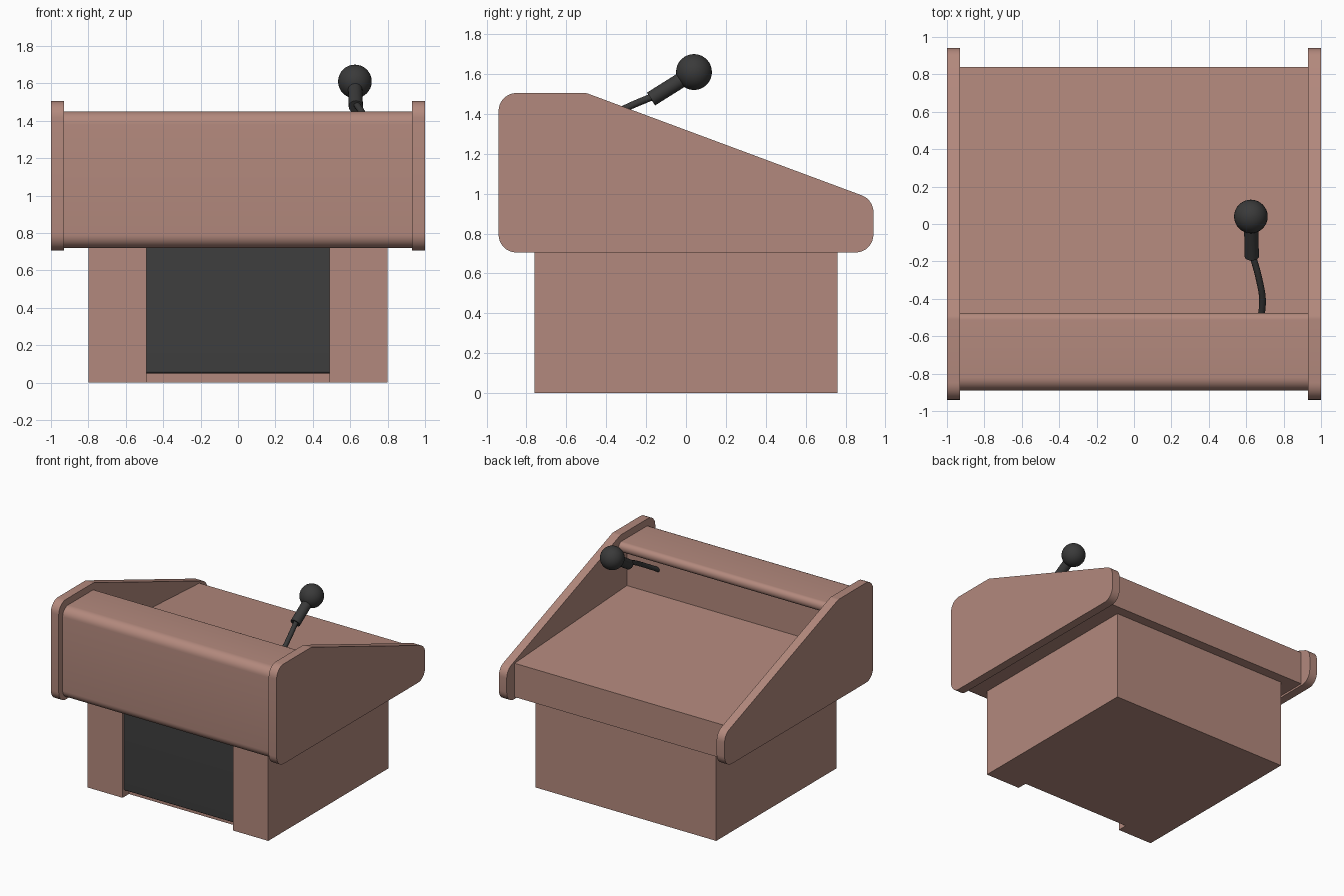
import bpy, bmesh, math
from mathutils import Vector

cube = bpy.data.objects.get("Cube")
if cube:
    bpy.data.objects.remove(cube, do_unlink=True)


def material(name, rgb):
    m = bpy.data.materials.new(name)
    m.use_nodes = True
    m.diffuse_color = (*rgb, 1)
    m.node_tree.nodes["Principled BSDF"].inputs["Base Color"].default_value = (*rgb, 1)
    return m


WOOD = material("brown wood", (0.45, 0.25, 0.205))
GRILLE = material("dark grey cloth", (0.05, 0.05, 0.05))
BLACK = material("black metal", (0.042, 0.042, 0.042))


def finish(obj, name, mat, smooth=True):
    obj.name = name
    obj.data.materials.append(mat)
    if smooth:
        bpy.ops.object.select_all(action='DESELECT')
        obj.select_set(True)
        bpy.context.view_layer.objects.active = obj
        bpy.ops.object.shade_smooth_by_angle(angle=math.radians(30))
    return obj


def rounded(corners, steps=8):
    """Turn (u, v, radius) corners into an outline with filleted corners."""
    out = []
    for i, (u, v, r) in enumerate(corners):
        p = Vector((u, v))
        if r == 0:
            out.append(p)
            continue
        a = (Vector(corners[i - 1][:2]) - p).normalized()
        b = (Vector(corners[(i + 1) % len(corners)][:2]) - p).normalized()
        half = a.angle(b) / 2
        centre = p + (a + b).normalized() * r / math.sin(half)
        start = p + a * r / math.tan(half) - centre
        end = p + b * r / math.tan(half) - centre
        total = start.angle(end)
        for k in range(steps + 1):
            t = k / steps
            w = math.sin((1 - t) * total) * start + math.sin(t * total) * end
            out.append(centre + w / math.sin(total))
    return out


def extrude(name, corners, low, high, mat, axis="x"):
    """Extrude an outline along x (outline in y, z) or along z (outline in x, y)."""
    bm = bmesh.new()
    place = (lambda p: (low, *p)) if axis == "x" else (lambda p: (*p, low))
    face = bm.faces.new([bm.verts.new(place(p)) for p in rounded(corners)])
    new = bmesh.ops.extrude_face_region(bm, geom=[face])["geom"]
    step = Vector((high - low, 0, 0)) if axis == "x" else Vector((0, 0, high - low))
    bmesh.ops.translate(bm, vec=step, verts=[g for g in new if isinstance(g, bmesh.types.BMVert)])
    bmesh.ops.recalc_face_normals(bm, faces=bm.faces)
    mesh = bpy.data.meshes.new(name)
    bm.to_mesh(mesh)
    bm.free()
    obj = bpy.data.objects.new(name, mesh)
    bpy.context.collection.objects.link(obj)
    return finish(obj, name, mat)


# Pedestal with a full-height recess in its front
extrude("pedestal", [(-0.8, -0.76, 0), (-0.49, -0.76, 0), (-0.49, -0.68, 0), (0.49, -0.68, 0),
                     (0.49, -0.76, 0), (0.8, -0.76, 0), (0.8, 0.76, 0), (-0.8, 0.76, 0)],
        0, 0.73, WOOD, "z")

# Cloth panel standing in the recess
extrude("front_grille", [(-0.74, 0.05, 0.012), (-0.74, 0.73, 0), (-0.675, 0.73, 0), (-0.675, 0.05, 0.012)],
        -0.49, 0.49, GRILLE)

# Desk body: rounded front, overhanging shelf and gently sloped reading surface
extrude("desk_body", [(-0.89, 0.72, 0.07), (-0.89, 1.45, 0.07), (-0.475, 1.45, 0.038),
                      (-0.475, 1.37, 0.038), (-0.58, 1.37, 0), (-0.58, 1.07, 0),
                      (0.84, 0.99, 0), (0.84, 0.72, 0)],
        -0.935, 0.935, WOOD)

# Side panels
side = [(-0.94, 0.705, 0.09), (-0.94, 1.505, 0.09), (-0.5, 1.505, 0.06),
        (0.94, 0.97, 0.09), (0.94, 0.705, 0.09)]
extrude("left_side_panel", side, 0.93, 1, WOOD)
extrude("right_side_panel", side, -1, -0.93, WOOD)

# Microphone stem, bent out of the wall below the shelf
curve = bpy.data.curves.new("microphone_stem", 'CURVE')
curve.dimensions = '3D'
curve.bevel_depth = 0.018
curve.bevel_resolution = 3
curve.use_fill_caps = True
path = [(0.655, -0.6, 1.26), (0.687, -0.42, 1.365), (0.67, -0.3, 1.43), (0.632, -0.16, 1.49)]
spline = curve.splines.new('BEZIER')
spline.bezier_points.add(len(path) - 1)
for point, co in zip(spline.bezier_points, path):
    point.co = co
    point.handle_left_type = point.handle_right_type = 'AUTO'
stem = bpy.data.objects.new("microphone_stem", curve)
bpy.context.collection.objects.link(stem)
curve.materials.append(BLACK)

# Microphone handle and head
tail, head = Vector((0.63, -0.175, 1.475)), Vector((0.625, 0.04, 1.61))
bpy.ops.mesh.primitive_cylinder_add(vertices=24, radius=0.038, depth=(head - tail).length,
                                    location=(tail + head) / 2,
                                    rotation=(head - tail).to_track_quat('Z', 'Y').to_euler())
finish(bpy.context.object, "microphone_handle", BLACK)
bpy.ops.mesh.primitive_uv_sphere_add(segments=32, ring_count=16, radius=0.09, location=head)
finish(bpy.context.object, "microphone_head", BLACK)
